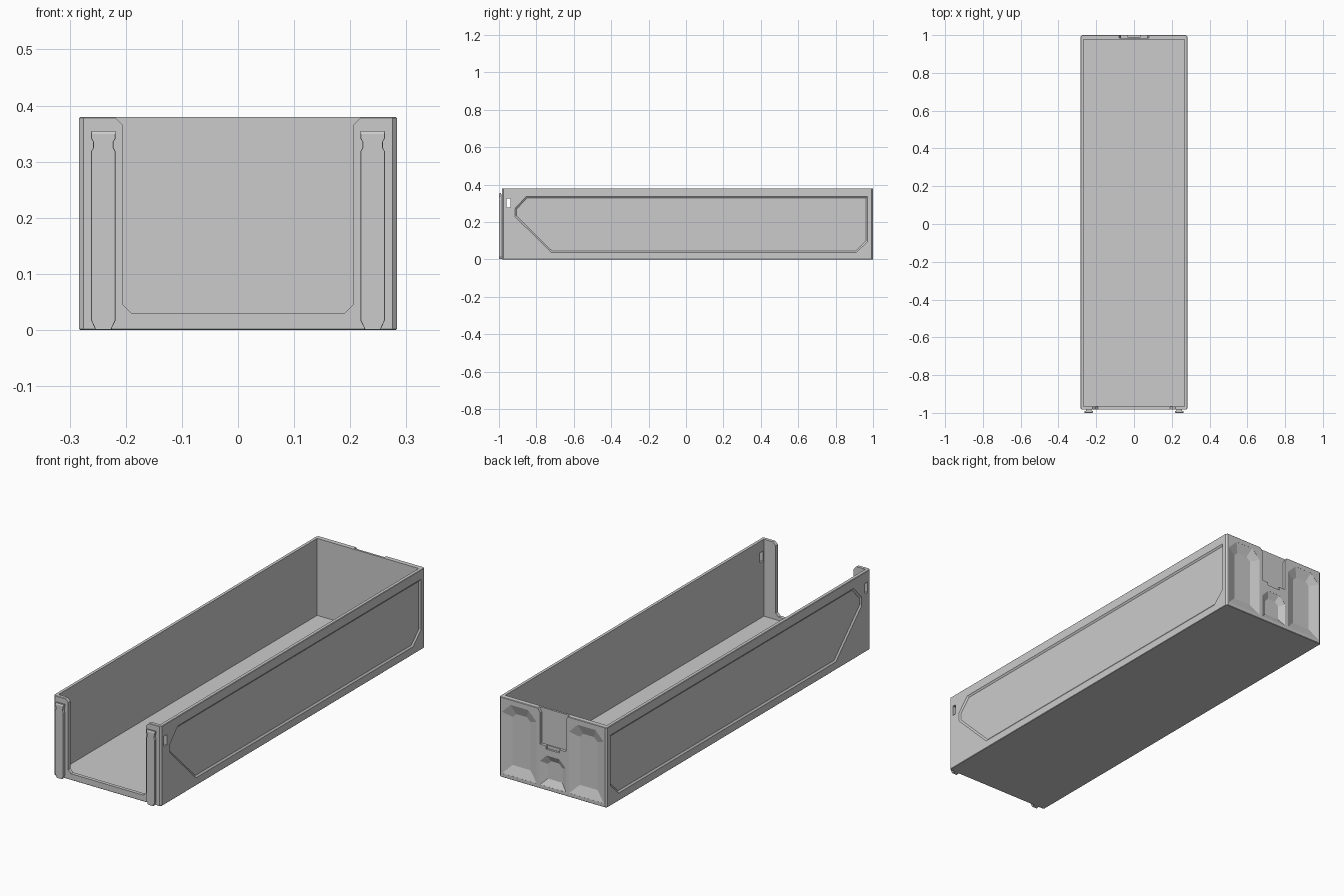
import bpy, bmesh
from mathutils import Vector

if "Cube" in bpy.data.objects:
    bpy.data.objects.remove(bpy.data.objects["Cube"])


def loft(name, rings):
    """Closed solid through a stack of equal-sized point rings."""
    bm = bmesh.new()
    vs = [[bm.verts.new(p) for p in r] for r in rings]
    n = len(rings[0])
    for a, b in zip(vs, vs[1:]):
        for i in range(n):
            j = (i + 1) % n
            bm.faces.new((a[i], a[j], b[j], b[i]))
    bm.faces.new(vs[0])
    bm.faces.new(vs[-1])
    bmesh.ops.recalc_face_normals(bm, faces=bm.faces)
    me = bpy.data.meshes.new(name)
    bm.to_mesh(me)
    bm.free()
    ob = bpy.data.objects.new(name, me)
    bpy.context.collection.objects.link(ob)
    return ob


def inset(poly, d):
    """Offset a convex counter-clockwise polygon inward by d."""
    out, n = [], len(poly)
    for i in range(n):
        p, a, b = (Vector(poly[k % n]) for k in (i, i - 1, i + 1))
        e1, e2 = (p - a).normalized(), (b - p).normalized()
        n1, n2 = Vector((-e1.y, e1.x)), Vector((-e2.y, e2.x))
        out.append(tuple(p + (n1 + n2) * d / (1 + n1.dot(n2))))
    return out


def rect(x0, x1, y0, y1, c=0.0):
    """Rectangle outline with chamfered corners."""
    if not c:
        return [(x0, y0), (x1, y0), (x1, y1), (x0, y1)]
    return [(x0 + c, y0), (x1 - c, y0), (x1, y0 + c), (x1, y1 - c),
            (x1 - c, y1), (x0 + c, y1), (x0, y1 - c), (x0, y0 + c)]


def on_x(poly, x):
    return [(x, y, z) for y, z in poly]


def on_y(poly, y):
    return [(x, y, z) for x, z in poly]


def on_z(poly, z):
    return [(x, y, z) for x, y in poly]


def cut(target, cutter):
    mod = target.modifiers.new("cut", 'BOOLEAN')
    mod.operation, mod.solver, mod.object = 'DIFFERENCE', 'EXACT', cutter
    cutter.hide_render = True
    bpy.context.view_layer.update()
    dg = bpy.context.evaluated_depsgraph_get()
    me = bpy.data.meshes.new_from_object(target.evaluated_get(dg))
    target.modifiers.clear()
    target.data = me
    bpy.data.objects.remove(cutter)


H = 0.38
W = 0.283

# drawer body
outer = rect(-W, W, -0.983, 1.0, 0.008)
tray = loft("drawer_body", [on_z(inset(outer, 0.002), 0), on_z(outer, 0.002),
                            on_z(outer, H - 0.002), on_z(inset(outer, 0.002), H)])
inner = rect(-0.267, 0.267, -0.966, 0.976)
cut(tray, loft("cavity", [on_z(inner, 0.014), on_z(inner, 0.5)]))

# front opening with chamfered bottom corners and flared top
half = [(0.19, 0.03), (0.205, 0.045), (0.205, 0.365), (0.22, H), (0.22, 0.45)]
opening = half + [(-x, z) for x, z in reversed(half)]
cut(tray, loft("opening", [on_y(opening, -1.1), on_y(opening, -0.95)]))

# recessed side panels and latch windows
panel = [(-0.72, 0.037), (0.91, 0.037), (0.97, 0.095), (0.97, 0.335),
         (-0.855, 0.335), (-0.915, 0.27), (-0.915, 0.23)]
for s in (-1, 1):
    cut(tray, loft("panel", [on_x(inset(panel, -0.002), s * (W + 0.001)),
                             on_x(inset(panel, 0.008), s * (W - 0.006))]))
    window = rect(-0.959, -0.939, 0.277, 0.326)
    cut(tray, loft("window", [on_x(window, s * 0.25), on_x(window, s * 0.3)]))


# tapered pockets in the back wall
def pocket(x0, x1, z0, z1, c, margin):
    shape = [(x0, z0), (x1, z0), (x1, z1 - c), (x1 - c, z1), (x0 + c, z1), (x0, z1 - c)]
    cut(tray, loft("pocket", [on_y(shape, 1.01), on_y(shape, 0.9995),
                              on_y(inset(shape, margin), 0.983)]))


pocket(0.085, 0.268, 0.018, 0.355, 0.045, 0.045)
pocket(-0.268, -0.085, 0.018, 0.355, 0.045, 0.045)
pocket(-0.068, 0.068, 0.018, 0.165, 0.035, 0.03)

# latch recess at the top of the back wall, with a small slot below it
recess = [(-0.068, 0.21), (0.068, 0.21), (0.068, 0.36), (0.08, H), (0.08, 0.45),
          (-0.08, 0.45), (-0.08, H), (-0.068, 0.36)]
cut(tray, loft("recess", [on_y(recess, 0.986), on_y(recess, 1.1)]))
slot = rect(-0.035, 0.035, 0.195, 0.22)
cut(tray, loft("slot", [on_y(slot, 0.99), on_y(slot, 1.1)]))

# front rails: narrow stem, wider head, tapered foot, side notches
for s, side in ((-1, "left"), (1, "right")):
    c = s * 0.24
    edge = [(0.014, 0.001), (0.022, 0.018), (0.022, 0.318), (0.018, 0.325),
            (0.018, 0.335), (0.022, 0.342), (0.022, 0.355)]
    head = [(c + x, z) for x, z in edge] + [(c - x, z) for x, z in reversed(edge)]
    front = [(c + (x - c) * 0.96, min(z, 0.349)) for x, z in head]
    loft(side + "_rail_head", [on_y(head, -0.989), on_y(head, -0.997), on_y(front, -1.0)])
    stem = [(c - 0.011, 0.001), (c + 0.011, 0.001), (c + 0.015, 0.018),
            (c + 0.015, 0.348), (c - 0.015, 0.348), (c - 0.015, 0.018)]
    loft(side + "_rail_stem", [on_y(stem, -0.98), on_y(stem, -0.990)])
